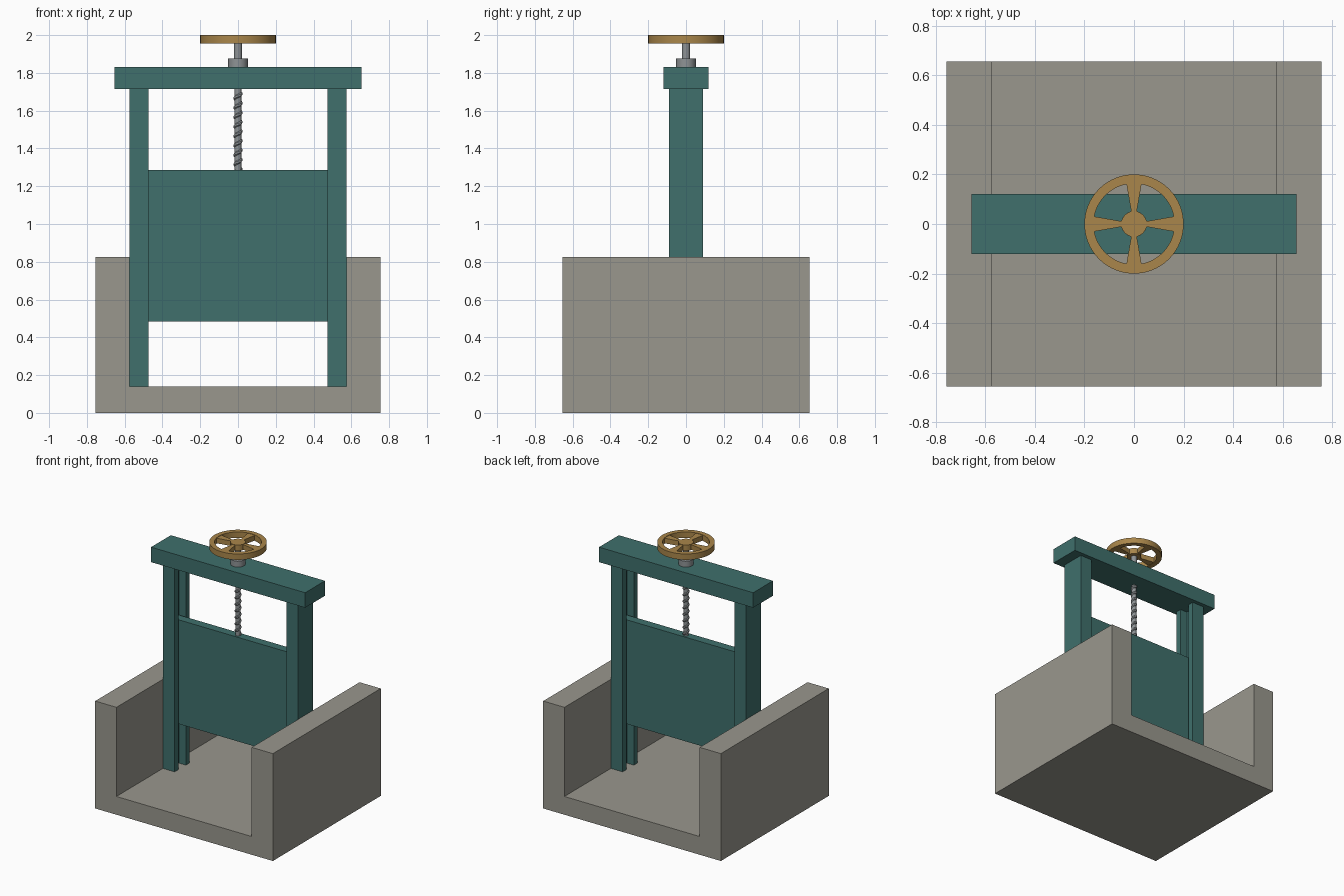
import bpy, bmesh
from math import sin, cos, pi, radians

if "Cube" in bpy.data.objects:
    bpy.data.objects.remove(bpy.data.objects["Cube"])


def material(name, color):
    m = bpy.data.materials.new(name)
    m.diffuse_color = (*color, 1)
    m.use_nodes = True
    m.node_tree.nodes["Principled BSDF"].inputs["Base Color"].default_value = m.diffuse_color
    return m


CONCRETE = material("concrete", (0.32, 0.31, 0.27))
TEAL = material("painted_steel", (0.05, 0.16, 0.15))
STEEL = material("bare_steel", (0.27, 0.29, 0.30))
BRASS = material("brass", (0.40, 0.24, 0.07))


def finish(name, bm, mat, smooth=False):
    bmesh.ops.recalc_face_normals(bm, faces=bm.faces)
    mesh = bpy.data.meshes.new(name)
    bm.to_mesh(mesh)
    bm.free()
    mesh.materials.append(mat)
    ob = bpy.data.objects.new(name, mesh)
    bpy.context.collection.objects.link(ob)
    if smooth:
        bpy.ops.object.select_all(action='DESELECT')
        ob.select_set(True)
        bpy.context.view_layer.objects.active = ob
        bpy.ops.object.shade_smooth_by_angle(angle=radians(35))
    return ob


def prism(name, pts, direction, mat, smooth=False):
    """Extrude a closed 3D outline along a direction."""
    bm = bmesh.new()
    face = bm.faces.new([bm.verts.new(p) for p in pts])
    ext = bmesh.ops.extrude_face_region(bm, geom=[face], use_keep_orig=True)
    moved = [g for g in ext["geom"] if isinstance(g, bmesh.types.BMVert)]
    bmesh.ops.translate(bm, verts=moved, vec=direction)
    return finish(name, bm, mat, smooth)


def box(name, x, y, z0, z1, mat):
    pts = [(-x, -y, z0), (x, -y, z0), (x, y, z0), (-x, y, z0)]
    return prism(name, pts, (0, 0, z1 - z0), mat)


def cylinder(name, r, z0, z1, mat, n=32):
    pts = [(r * cos(2 * pi * i / n), r * sin(2 * pi * i / n), z0) for i in range(n)]
    return prism(name, pts, (0, 0, z1 - z0), mat, True)


def sweep(name, rings, mat, closed):
    """Skin a list of equal-sized closed sections."""
    bm = bmesh.new()
    loops = [[bm.verts.new(p) for p in ring] for ring in rings]
    pairs = list(zip(loops, loops[1:])) + ([(loops[-1], loops[0])] if closed else [])
    for a, b in pairs:
        for k in range(len(a)):
            j = (k + 1) % len(a)
            bm.faces.new((a[k], a[j], b[j], b[k]))
    if not closed:
        bm.faces.new(loops[0])
        bm.faces.new(loops[-1])
    return finish(name, bm, mat, True)


# U-shaped concrete channel
u = [(-0.755, 0), (0.755, 0), (0.755, 0.825), (0.575, 0.825),
     (0.575, 0.14), (-0.575, 0.14), (-0.575, 0.825), (-0.755, 0.825)]
prism("concrete_channel", [(x, -0.655, z) for x, z in u], (0, 1.31, 0), CONCRETE)

# Grooved guide posts, mirrored left and right
c = [(0.475, -0.09), (0.575, -0.09), (0.575, 0.09), (0.475, 0.09),
     (0.475, 0.045), (0.535, 0.045), (0.535, -0.045), (0.475, -0.045)]
for side, s in (("left", -1), ("right", 1)):
    prism(side + "_guide_post", [(s * x, y, 0.14) for x, y in c], (0, 0, 1.575), TEAL)

# Sliding gate and top beam
box("gate_panel", 0.525, 0.033, 0.485, 1.285, TEAL)
box("top_beam", 0.655, 0.12, 1.715, 1.83, TEAL)

# Lifting screw: lower core, upper plain stem, nut
cylinder("screw_core", 0.018, 1.27, 1.73, STEEL, 24)
cylinder("screw_stem", 0.022, 1.82, 1.96, STEEL, 24)
cylinder("screw_nut", 0.052, 1.83, 1.875, STEEL, 24)

# Helical thread
pitch, steps = 0.05, 24
rings = []
for i in range(int(0.42 / pitch * steps)):
    a, z = 2 * pi * i / steps, 1.29 + pitch * i / steps
    rings.append([(r * cos(a), r * sin(a), z + dz)
                  for r, dz in ((0.015, -0.014), (0.023, -0.005), (0.023, 0.005), (0.015, 0.014))])
sweep("screw_thread", rings, STEEL, False)

# Handwheel rim
n = 64
section = ((0.163, 1.955), (0.2, 1.955), (0.2, 2.0), (0.163, 2.0))
sweep("handwheel_rim", [[(r * cos(2 * pi * i / n), r * sin(2 * pi * i / n), z) for r, z in section]
                        for i in range(n)], BRASS, True)

# Handwheel hub and four flared spokes
cylinder("handwheel_hub", 0.052, 1.955, 2.0, BRASS)
for k in range(4):
    a = k * pi / 2
    flat = ((0.045, -0.010), (0.17, -0.032), (0.17, 0.032), (0.045, 0.010))
    prism(f"handwheel_spoke_{k + 1}",
          [(x * cos(a) - y * sin(a), x * sin(a) + y * cos(a), 1.958) for x, y in flat],
          (0, 0, 0.039), BRASS)
